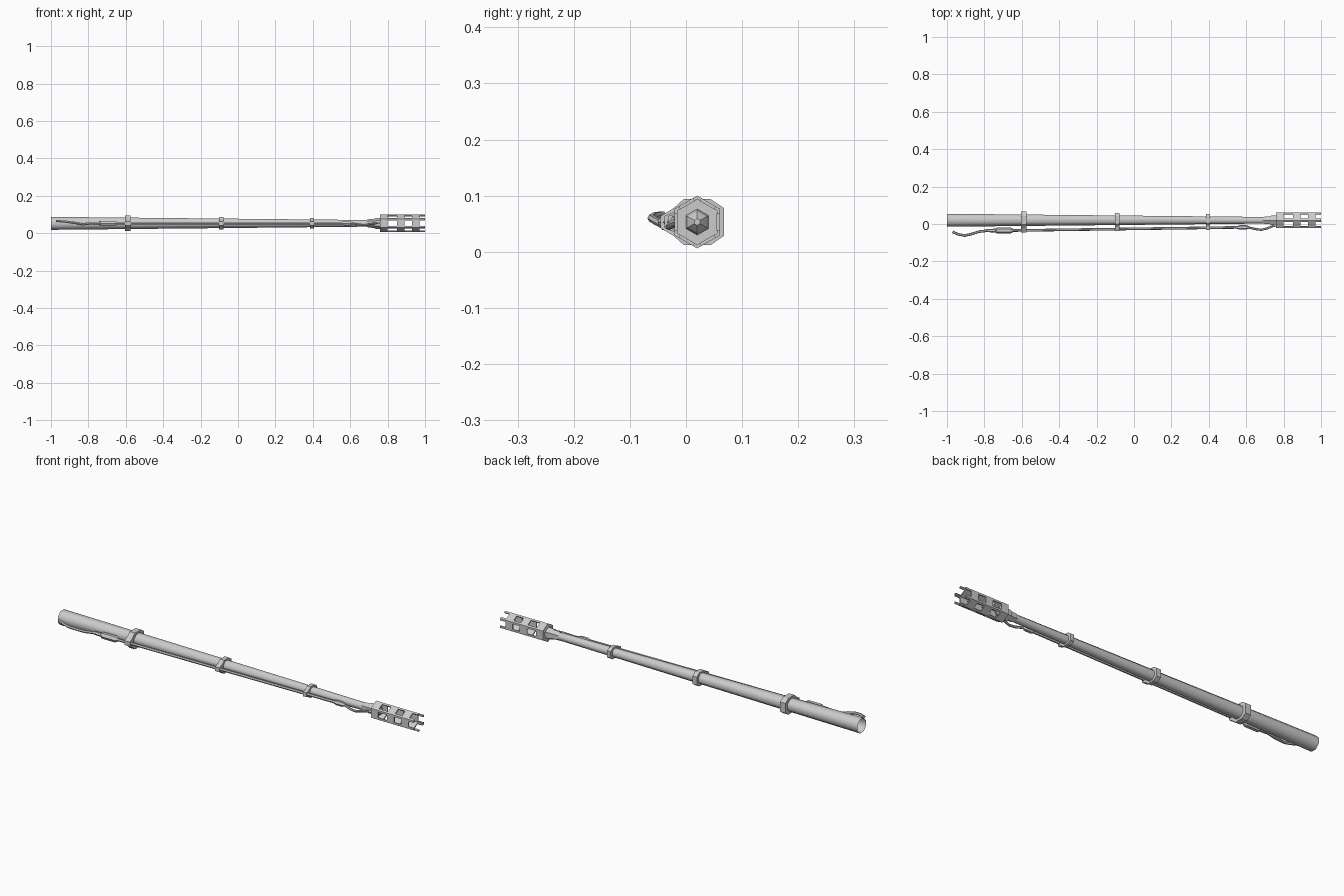
import bpy, bmesh, math
from mathutils import Vector

if "Cube" in bpy.data.objects:
    bpy.data.objects.remove(bpy.data.objects["Cube"])

CY, CZ = 0.02, 0.053   # main axis, running along x


def finish(name, bm, smooth=False, recalc=True):
    if recalc:
        bmesh.ops.recalc_face_normals(bm, faces=bm.faces)
    me = bpy.data.meshes.new(name)
    bm.to_mesh(me)
    bm.free()
    ob = bpy.data.objects.new(name, me)
    bpy.context.collection.objects.link(ob)
    if smooth:
        for p in me.polygons:
            p.use_smooth = True
        me.set_sharp_from_angle(angle=math.radians(50))
    return ob


def skin(bm, rings, caps):
    n = len(rings[0])
    for a, b in zip(rings, rings[1:]):
        for i in range(n):
            j = (i + 1) % n
            bm.faces.new((a[i], a[j], b[j], b[i]))
    if caps[0]:
        bm.faces.new(rings[0])
    if caps[1]:
        bm.faces.new(rings[-1])


def lathe(name, profile, sides, cy=CY, cz=CZ, caps=(True, True), turn=0.0, smooth=False):
    """Revolve (x, radius) pairs around a line parallel to x."""
    bm = bmesh.new()
    rings = []
    for x, r in profile:
        rings.append([bm.verts.new((x, cy + r * math.cos(turn + math.tau * i / sides),
                                    cz + r * math.sin(turn + math.tau * i / sides)))
                      for i in range(sides)])
    skin(bm, rings, caps)
    return finish(name, bm, smooth)


def tube(name, path, r, sides=6):
    """Sweep a polygon along a path that runs mostly along x."""
    bm = bmesh.new()
    pts = [Vector(p) for p in path]
    rings = []
    for i, p in enumerate(pts):
        t = (pts[min(i + 1, len(pts) - 1)] - pts[max(i - 1, 0)]).normalized()
        u = t.cross(Vector((0, 0, 1))).normalized()
        v = u.cross(t)
        rings.append([bm.verts.new(p + r * (u * math.cos(math.tau * k / sides) +
                                            v * math.sin(math.tau * k / sides)))
                      for k in range(sides)])
    skin(bm, rings, (True, True))
    return finish(name, bm, True)


# tapered hollow barrel, open at the rear
lathe("barrel", [(-1, 0.0375), (0.70, 0.019)], 8, caps=(False, True),
      turn=math.pi / 8, smooth=True)

# stepped collar behind the muzzle
lathe("collar", [(0.69, 0.019), (0.70, 0.023), (0.725, 0.024), (0.735, 0.029), (0.765, 0.029)],
      6, turn=math.pi / 6)
lathe("nozzle_tip", [(0.765, 0.024), (0.785, 0.019), (0.80, 0.006)], 6, turn=math.pi / 6)

# six-sided slotted muzzle cage with prongs at the front
R = 0.047
corners = [Vector((0, CY + R * math.cos(math.pi / 6 + math.tau * i / 6),
                   CZ + R * math.sin(math.pi / 6 + math.tau * i / 6))) for i in range(6)]
outline = []
for i in range(6):
    a, b = corners[i], corners[(i + 1) % 6]
    outline += [a, a.lerp(b, 0.2), a.lerp(b, 0.8)]
stations = [0.76, 0.80, 0.85, 0.89, 0.93, 0.97, 1.0]
open_bands = {1, 3, 5}
bm = bmesh.new()
grid = [[bm.verts.new((x, p.y, p.z)) for p in outline] for x in stations]
for s in range(len(stations) - 1):
    for k in range(18):
        if s in open_bands and k % 3 == 1:
            continue
        j = (k + 1) % 18
        bm.faces.new((grid[s][k], grid[s][j], grid[s + 1][j], grid[s + 1][k]))
cage = finish("muzzle_cage", bm)
mod = cage.modifiers.new("thickness", 'SOLIDIFY')
mod.thickness = 0.006
mod.offset = -1
lathe("cage_back_plate", [(0.758, 0.029), (0.762, 0.044), (0.768, 0.044)], 6, turn=math.pi / 6)


# clamps that hold the side rod to the barrel
def clamp(x, half, half_y, half_z, rod_y):
    e = half_z * 0.6
    prof = [(CY + half_y, -e), (CY + half_y, e), (CY + half_y * 0.5, half_z),
            (CY - half_y * 0.5, half_z), (CY - half_y * 0.88, e), (rod_y - 0.011, 0.011),
            (rod_y - 0.011, -0.011), (CY - half_y * 0.88, -e),
            (CY - half_y * 0.5, -half_z), (CY + half_y * 0.5, -half_z)]
    b = bmesh.new()
    skin(b, [[b.verts.new((x + dx, y, CZ + z)) for y, z in prof] for dx in (-half, half)],
         (True, True))
    finish("clamp", b)


for args in ((-0.59, 0.015, 0.048, 0.041, -0.034), (-0.09, 0.012, 0.039, 0.034, -0.027),
             (0.395, 0.010, 0.033, 0.028, -0.020)):
    clamp(*args)

# thin rod along the front side, with a fitting at each end
tube("side_rod", [(-0.66, -0.035, CZ), (0.56, -0.018, CZ)], 0.007)
lathe("rear_valve", [(-0.79, 0.007), (-0.775, 0.009), (-0.74, 0.010), (-0.735, 0.016),
                     (-0.66, 0.016), (-0.645, 0.008)], 6, -0.035, CZ)
lathe("front_fitting", [(0.55, 0.007), (0.565, 0.012), (0.60, 0.012), (0.615, 0.006)],
      6, -0.018, CZ)

# hoses at both ends
tube("rear_hose", [(-0.97, -0.042, 0.066), (-0.94, -0.055, 0.064), (-0.905, -0.062, 0.060),
                   (-0.87, -0.054, 0.055), (-0.83, -0.041, 0.048), (-0.78, -0.035, 0.053)], 0.007)
tube("front_hose", [(0.61, -0.018, 0.053), (0.65, -0.027, 0.046), (0.68, -0.031, 0.045),
                    (0.71, -0.024, 0.050), (0.74, -0.012, 0.054), (0.765, -0.006, 0.054)], 0.006)
